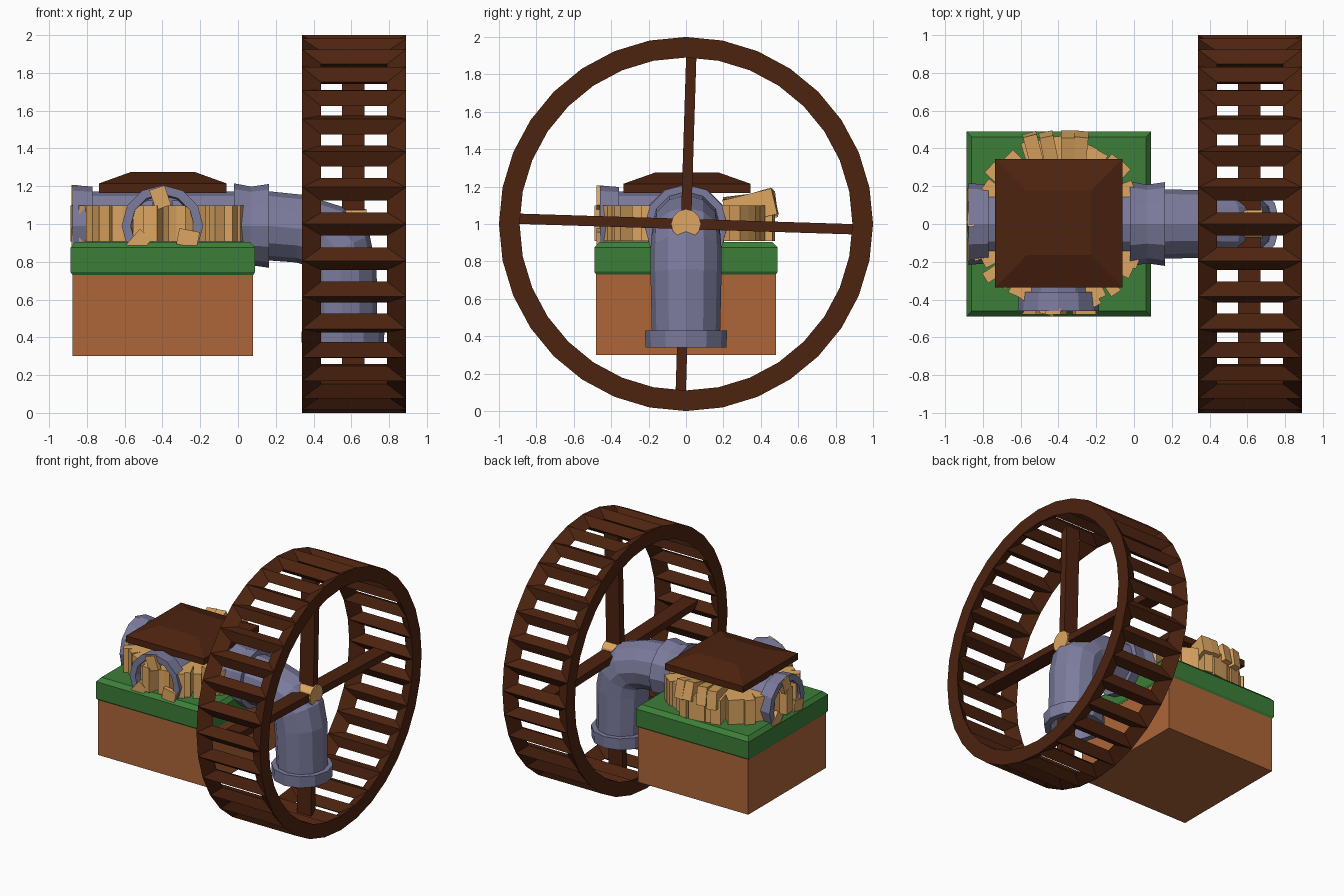
import bpy, bmesh, math, random
from mathutils import Matrix, Vector

if "Cube" in bpy.data.objects:
    bpy.data.objects.remove(bpy.data.objects["Cube"])

random.seed(4)
CX = -0.4  # centre of the block house


def material(name, r, g, b):
    m = bpy.data.materials.new(name)
    m.diffuse_color = (r, g, b, 1)
    m.use_nodes = True
    m.node_tree.nodes["Principled BSDF"].inputs["Base Color"].default_value = m.diffuse_color
    return m


DARK = material("dark_wood", 0.075, 0.017, 0.005)
TAN = material("light_wood", 0.72, 0.38, 0.12)
METAL = material("metal", 0.2, 0.2, 0.34)
GRASS = material("grass", 0.045, 0.21, 0.04)
SOIL = material("soil", 0.42, 0.13, 0.04)


def finish(name, bm, mat):
    bmesh.ops.recalc_face_normals(bm, faces=bm.faces)
    me = bpy.data.meshes.new(name)
    bm.to_mesh(me)
    bm.free()
    ob = bpy.data.objects.new(name, me)
    me.materials.append(mat)
    bpy.context.collection.objects.link(ob)
    return ob


def add_box(bm, matrix, size):
    bmesh.ops.create_cube(bm, size=1, matrix=matrix @ Matrix.Diagonal((*size, 1)))


def layered(name, centre, layers, mat):
    """Stack of rectangles: (half x, half y, z)."""
    bm = bmesh.new()
    rings = [[bm.verts.new((centre[0] + sx * hx, centre[1] + sy * hy, z))
              for sx, sy in ((-1, -1), (1, -1), (1, 1), (-1, 1))] for hx, hy, z in layers]
    skin(bm, rings)
    return finish(name, bm, mat)


def skin(bm, rings):
    n = len(rings[0])
    for a, b in zip(rings, rings[1:]):
        for i in range(n):
            j = (i + 1) % n
            bm.faces.new((a[i], a[j], b[j], b[i]))
    bm.faces.new(rings[0])
    bm.faces.new(rings[-1])


def pipe(name, sections, turn=0, sides=12):
    """Sections: (distance from house centre, z, downward angle, radius)."""
    bm = bmesh.new()
    place = Matrix.Translation((CX, 0, 0)) @ Matrix.Rotation(math.radians(turn), 4, 'Z')
    rings = []
    for d, z, down, r in sections:
        a = math.radians(down)
        up = Vector((math.sin(a), 0, math.cos(a)))
        ring = []
        for k in range(sides):
            t = math.tau * k / sides
            p = Vector((d, 0, z)) + up * r * math.cos(t) + Vector((0, r * math.sin(t), 0))
            ring.append(bm.verts.new(place @ p))
        rings.append(ring)
    skin(bm, rings)
    return finish(name, bm, METAL)


# Base block and grass slab
layered("soil_block", (CX + 0.002, 0), [(0.477, 0.48, 0.30), (0.477, 0.48, 0.75)], SOIL)
layered("grass_slab", (CX + 0.002, 0), [(0.478, 0.48, 0.73), (0.488, 0.49, 0.745),
                                        (0.488, 0.49, 0.875), (0.462, 0.46, 0.905)], GRASS)

# Roof cap
layered("roof", (CX + 0.002, 0.005), [(0.337, 0.34, 1.165), (0.337, 0.34, 1.215),
                                      (0.17, 0.17, 1.275)], DARK)

# Ring of rough planks around the house
bm = bmesh.new()
N = 38
for i in range(N):
    a = math.tau * (i + random.uniform(-0.25, 0.25)) / N
    r = random.uniform(0.44, 0.485)
    m = (Matrix.Translation((CX, 0, 1.003)) @ Matrix.Rotation(a, 4, 'Z')
         @ Matrix.Translation((r - 0.1, 0, 0))
         @ Matrix.Rotation(random.uniform(-0.2, 0.2), 4, 'Z'))
    add_box(bm, m, (0.2, random.uniform(0.06, 0.09), 0.19))
# Raised planks at the back
for x, tilt, turn in ((-0.52, 0.12, 0.25), (-0.44, 0.2, 0.2), (-0.35, 0.28, 0.0), (-0.29, 0.24, -0.1)):
    m = (Matrix.Translation((x, 0.345, 1.09)) @ Matrix.Rotation(turn, 4, 'Z')
         @ Matrix.Rotation(tilt, 4, 'X'))
    add_box(bm, m, (0.075, 0.27, 0.14))
finish("planks", bm, TAN)

# Pipes out of the house: two short open arms and a long bent outlet
Z = 0.99
ARM = [(0.05, Z, 0, 0.183), (0.37, Z, 0, 0.183), (0.37, Z, 0, 0.208), (0.475, Z, 0, 0.216),
       (0.475, Z, 0, 0.168), (0.12, Z, 0, 0.16)]
pipe("left_pipe", ARM, 180)
pipe("front_pipe", [(d * 0.97, z, a, r) for d, z, a, r in ARM], -90)
pipe("outlet_pipe", [
    (0.05, Z, 0, 0.183), (0.38, Z, 0, 0.183), (0.38, Z, 0, 0.225), (0.47, Z, 0, 0.208),
    (0.565, Z, 0, 0.222), (0.565, Z, 0, 0.183), (0.73, 0.975, 8, 0.18), (0.86, 0.935, 35, 0.185),
    (0.925, 0.86, 65, 0.19), (0.945, 0.74, 84, 0.19), (0.955, 0.43, 90, 0.183),
    (0.955, 0.43, 90, 0.22), (0.955, 0.34, 90, 0.216), (0.955, 0.34, 90, 0.17),
    (0.95, 0.7, 90, 0.165)])

# Three small blades in the mouth of each open pipe
for name, turn, reach in (("front_blades", -90, 0.462), ("left_blades", 180, 0.465)):
    bm = bmesh.new()
    for k in range(3):
        m = (Matrix.Translation((CX, 0, Z)) @ Matrix.Rotation(math.radians(turn), 4, 'Z')
             @ Matrix.Rotation(math.tau * k / 3 + 0.08, 4, 'X')
             @ Matrix.Translation((reach, 0, 0.15)) @ Matrix.Rotation(0.25, 4, 'X'))
        add_box(bm, m, (0.035, 0.085, 0.11))
    finish(name, bm, TAN)

# Wheel: ladder-like hoop with diamond slats and wedge-shaped rims
S, X0, X1, INSET = 32, 0.34, 0.89, 0.10
OUT, INN, MID, HALF = 1.0, 0.89, 0.945, 0.06
bm = bmesh.new()


def on_wheel(x, r, a):
    return bm.verts.new((x, r * math.sin(a), 1 + r * math.cos(a)))


step = math.tau / S
outer = [[on_wheel(x, OUT, i * step) for x in (X0, X1)] for i in range(S)]
inner = [[on_wheel(x, INN, i * step) for x in (X0, X1)] for i in range(S)]
for i in range(S):
    j = (i + 1) % S
    angles = (i * step + HALF / MID, (i + 1) * step - HALF / MID)
    hole = [[on_wheel(x, MID, a) for x in (X0 + INSET, X1 - INSET)] for a in angles]
    for s in (0, 1):
        bm.faces.new((outer[i][s], outer[j][s], inner[j][s], inner[i][s]))
    for ring in (outer, inner):
        for s in (0, 1):
            bm.faces.new((ring[i][s], ring[j][s], hole[1][s], hole[0][s]))
        bm.faces.new((ring[i][0], ring[i][1], hole[0][1], hole[0][0]))
        bm.faces.new((ring[j][0], ring[j][1], hole[1][1], hole[1][0]))
finish("wheel_hoop", bm, DARK)

# Spokes, turned slightly
bm = bmesh.new()
for a in (0, 90):
    m = Matrix.Translation((0.61, 0, 1)) @ Matrix.Rotation(math.radians(a - 1.8), 4, 'X')
    add_box(bm, m, (0.12, 0.055, 1.86))
finish("wheel_spokes", bm, DARK)

# Hub axle
bm = bmesh.new()
bmesh.ops.create_cone(bm, cap_ends=True, segments=12, radius1=0.08, radius2=0.08, depth=0.28,
                      matrix=Matrix.Translation((0.54, 0, 1)) @ Matrix.Rotation(math.pi / 2, 4, 'Y'))
finish("wheel_axle", bm, TAN)
